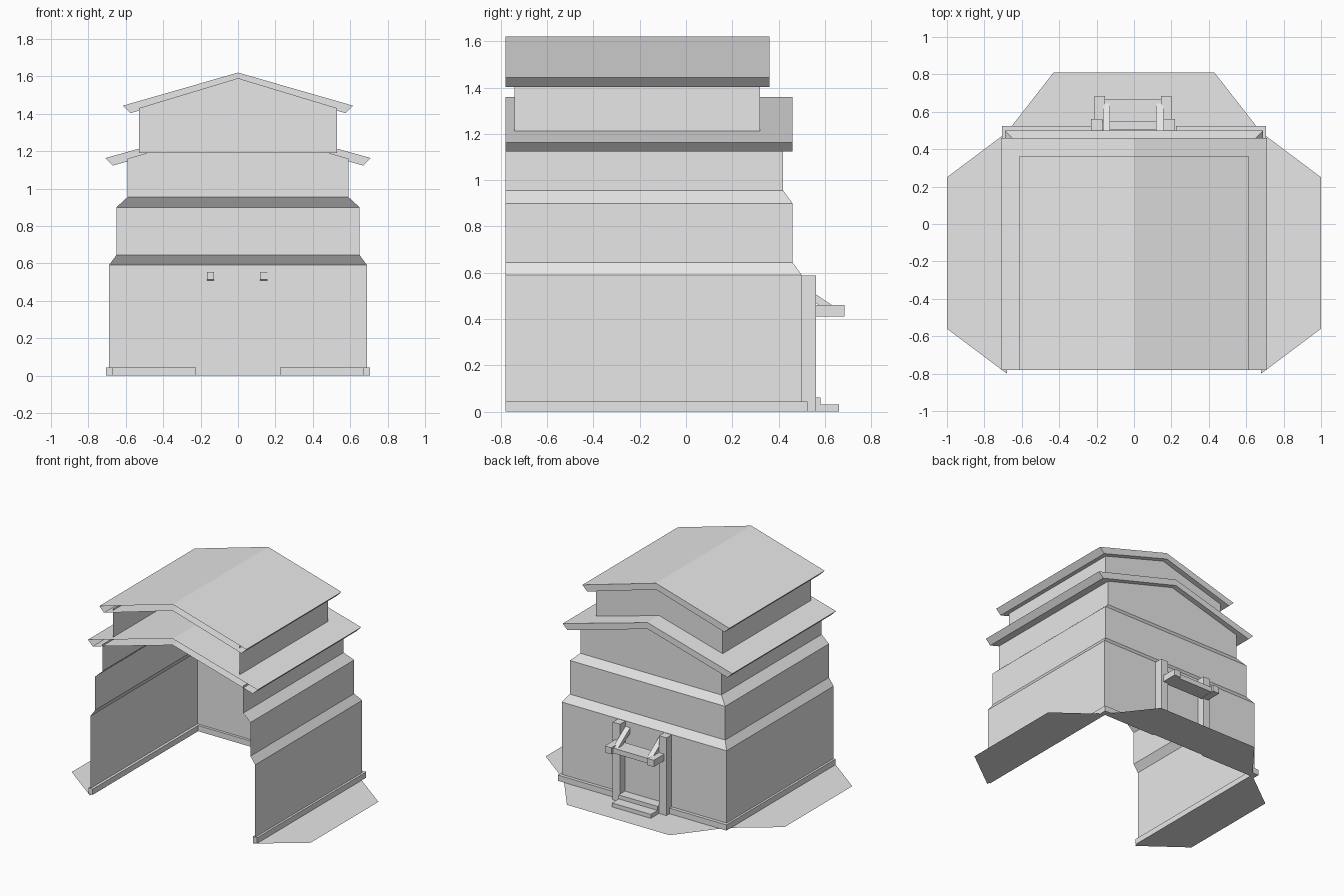
import bpy, bmesh

cube = bpy.data.objects.get("Cube")
if cube:
    bpy.data.objects.remove(cube, do_unlink=True)

grey = bpy.data.materials.new("plain_grey")
grey.use_nodes = True
grey.diffuse_color = (0.8, 0.8, 0.8, 1)
grey.node_tree.nodes["Principled BSDF"].inputs["Base Color"].default_value = (0.8, 0.8, 0.8, 1)

FRONT = -0.78


def make(name, verts, faces, recalc=True):
    bm = bmesh.new()
    vs = [bm.verts.new(v) for v in verts]
    for f in faces:
        bm.faces.new([vs[i] for i in f])
    if recalc:
        bmesh.ops.recalc_face_normals(bm, faces=bm.faces)
    mesh = bpy.data.meshes.new(name)
    bm.to_mesh(mesh)
    bm.free()
    mesh.materials.append(grey)
    ob = bpy.data.objects.new(name, mesh)
    bpy.context.collection.objects.link(ob)
    return ob


def prism(name, profile, a, b, axis, caps=(True, True)):
    """Extrude a closed 2D profile along x or y, with optional end caps."""
    n = len(profile)
    place = (lambda p, t: (t, p[0], p[1])) if axis == "x" else (lambda p, t: (p[0], t, p[1]))
    verts = [place(p, t) for t in (a, b) for p in profile]
    faces = [(i, (i + 1) % n, (i + 1) % n + n, i + n) for i in range(n)]
    if caps[0]:
        faces.append(range(n))
    if caps[1]:
        faces.append(range(n, 2 * n))
    return make(name, verts, faces)


def box(name, x, y, z):
    return prism(name, [(y[0], z[0]), (y[1], z[0]), (y[1], z[1]), (y[0], z[1])], x[0], x[1], "x")


def shell(name, levels, front, peak):
    """Three-sided wall sheet, open at the front, with a gable on the back."""
    verts, faces = [], []
    for hx, yb, z in levels:
        verts += [(-hx, front, z), (-hx, yb, z), (hx, yb, z), (hx, front, z)]
    for k in range(len(levels) - 1):
        for i in range(3):
            a = 4 * k + i
            faces.append((a + 1, a, a + 4, a + 5))
    top = len(verts) - 4
    verts.append((0, levels[-1][1], peak))
    faces.append((top + 2, top + 1, len(verts) - 1))
    make(name, verts, faces, recalc=False)


def roof(name, peak, eave_x, eave_z, back):
    """Folded slab with slanted eave ends, hollow at the front."""
    lip = 0.04
    prof = [(0, peak), (eave_x, eave_z), (eave_x - lip, eave_z - lip), (0, peak - 0.048),
            (lip - eave_x, eave_z - lip), (-eave_x, eave_z)]
    prism(name, prof, FRONT, back, "y", caps=(False, True))


# Stepped main walls and upper storey
shell("main_walls", [(0.69, 0.5, 0), (0.69, 0.5, 0.59), (0.65, 0.46, 0.645),
                     (0.65, 0.46, 0.9), (0.59, 0.42, 0.955), (0.59, 0.42, 1.16)], FRONT, 1.33)
shell("upper_walls", [(0.53, 0.32, 1.19), (0.53, 0.32, 1.43)], -0.74, 1.59)

# Two gabled roofs
roof("lower_roof", 1.36, 0.71, 1.163, 0.46)
roof("upper_roof", 1.62, 0.615, 1.443, 0.36)

# Base trim, interrupted at the doorway, and ground aprons on each side
for side, s in (("right", -1), ("left", 1)):
    box(side + "_base_trim", sorted((s * 0.67, s * 0.706)), (FRONT, 0.525), (0, 0.043))
    box(side + "_back_trim", sorted((s * 0.225, s * 0.67)), (0.48, 0.525), (0, 0.043))
    apron = [(s * 0.68, -0.8, 0), (s, -0.56, 0), (s, 0.25, 0), (s * 0.68, 0.49, 0)]
    make(side + "_apron", apron if s > 0 else apron[::-1], [range(4)], recalc=False)
make("back_apron", [(0.68, 0.49, 0), (0.43, 0.81, 0), (-0.43, 0.81, 0), (-0.68, 0.49, 0)],
     [range(4)], recalc=False)

# Doorway on the back: posts, shelf arms and struts mirrored about its centre
CENTRE = -0.005
for side, s in (("right", -1), ("left", 1)):
    def span(a, b):
        return sorted((CENTRE + s * a, CENTRE + s * b))
    box(side + "_door_post", span(0.163, 0.225), (0.498, 0.562), (0, 0.588))
    box(side + "_shelf_arm", span(0.15, 0.205), (0.55, 0.685), (0.41, 0.46))
    x0, x1 = span(0.122, 0.162)
    prism(side + "_strut", [(0.49, 0.555), (0.645, 0.45), (0.59, 0.45), (0.49, 0.515)], x0, x1, "x")

inner = (CENTRE - 0.163, CENTRE + 0.163)
box("door_panel", inner, (0.497, 0.505), (0.06, 0.405))
box("door_shelf", inner, (0.545, 0.665), (0.412, 0.45))
box("door_sill", inner, (0.498, 0.58), (0, 0.06))
box("door_step", inner, (0.498, 0.66), (0, 0.03))
